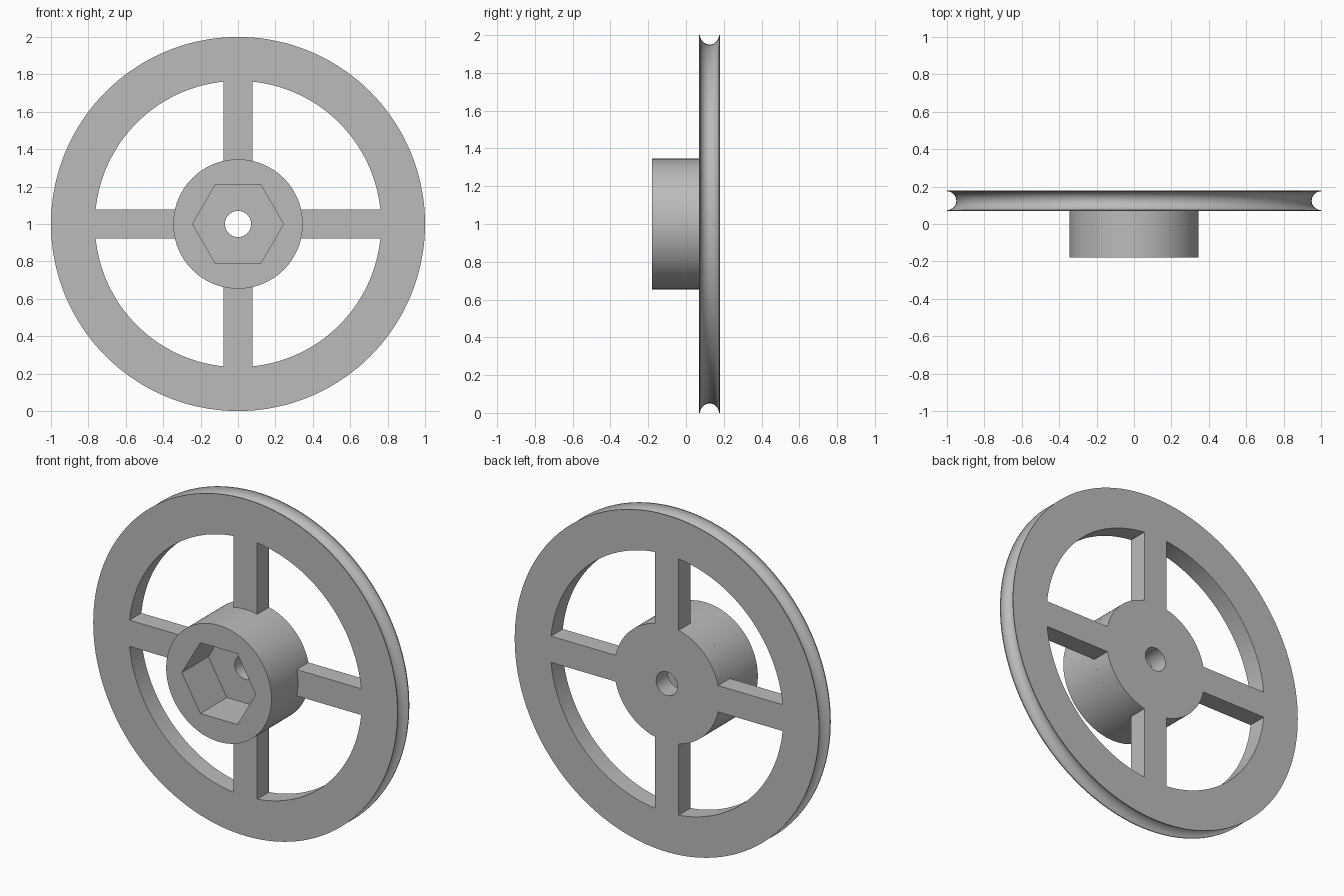
import bpy, bmesh
from math import cos, sin, pi, asin, sqrt

if "Cube" in bpy.data.objects:
    bpy.data.objects.remove(bpy.data.objects["Cube"], do_unlink=True)

FRONT, PLATE, BACK = -0.18, 0.069, 0.18   # hub front, wheel front, wheel back
HUB_R, BORE_R, RIM_IN = 0.346, 0.07, 0.765
SPOKE = 0.078                             # half width of a spoke
GROOVE = 0.05
SEG = 144

grey = bpy.data.materials.new("plain grey")
grey.use_nodes = True
COLOUR = (0.5, 0.5, 0.5, 1)
grey.diffuse_color = COLOUR
grey.node_tree.nodes["Principled BSDF"].inputs["Base Color"].default_value = COLOUR


def finish(name, bm):
    bmesh.ops.recalc_face_normals(bm, faces=bm.faces[:])
    mesh = bpy.data.meshes.new(name)
    bm.to_mesh(mesh)
    bm.free()
    mesh.materials.append(grey)
    ob = bpy.data.objects.new(name, mesh)
    bpy.context.collection.objects.link(ob)
    return ob


def lathe(name, profile):
    """Turn a closed (radius, y) section around the axle."""
    bm = bmesh.new()
    rings = []
    for i in range(SEG):
        a = 2 * pi * i / SEG
        rings.append([bm.verts.new((r * cos(a), y, 1 + r * sin(a))) for r, y in profile])
    n = len(profile)
    for i in range(SEG):
        p, q = rings[i], rings[(i + 1) % SEG]
        for j in range(n):
            k = (j + 1) % n
            bm.faces.new((p[j], p[k], q[k], q[j]))
    return finish(name, bm)


def prism(bm, outline, y0, y1):
    """Extrude an (x, z) outline, measured from the axle, along y."""
    face = bm.faces.new([bm.verts.new((x, y0, 1 + z)) for x, z in outline])
    new = bmesh.ops.extrude_face_region(bm, geom=[face])["geom"]
    moved = [v for v in new if isinstance(v, bmesh.types.BMVert)]
    bmesh.ops.translate(bm, verts=moved, vec=(0, y1 - y0, 0))


def cut(ob, cutter):
    cutter.hide_render = True
    mod = ob.modifiers.new("cut", "BOOLEAN")
    mod.operation, mod.solver, mod.object = "DIFFERENCE", "EXACT", cutter
    bpy.context.view_layer.objects.active = ob
    bpy.ops.object.modifier_apply(modifier=mod.name)
    bpy.data.objects.remove(cutter, do_unlink=True)


def smooth(ob):
    bpy.ops.object.select_all(action="DESELECT")
    ob.select_set(True)
    bpy.context.view_layer.objects.active = ob
    bpy.ops.object.shade_smooth_by_angle(angle=pi / 6)


# grooved wheel with a central bore
mid = (PLATE + BACK) / 2
groove = [(1 - GROOVE * sin(pi * i / 20), mid - GROOVE * cos(pi * i / 20)) for i in range(21)]
wheel = lathe("grooved_wheel", [(BORE_R, PLATE), (1, PLATE)] + groove + [(1, BACK), (BORE_R, BACK)])

# four windows between the spokes
bm = bmesh.new()


def arc(r, steps):
    start = asin(SPOKE / r)
    span = pi / 2 - 2 * start
    return [(r * cos(start + span * i / steps), r * sin(start + span * i / steps))
            for i in range(steps + 1)]


window = arc(RIM_IN, 36) + arc(HUB_R, 24)[::-1]
for q in range(4):
    c, s = round(cos(q * pi / 2)), round(sin(q * pi / 2))
    prism(bm, [(x * c - z * s, x * s + z * c) for x, z in window], PLATE - 0.1, BACK + 0.1)
cut(wheel, finish("window_cutter", bm))
smooth(wheel)

# hub collar with a hexagonal socket reaching the wheel
bm = bmesh.new()
prism(bm, [(HUB_R * cos(2 * pi * i / SEG), HUB_R * sin(2 * pi * i / SEG)) for i in range(SEG)],
      FRONT, PLATE)
collar = finish("hub_collar", bm)
bm = bmesh.new()
HEX_R = 0.243
prism(bm, [(HEX_R * cos(i * pi / 3), HEX_R * sin(i * pi / 3)) for i in range(6)],
      FRONT - 0.1, PLATE + 0.1)
cut(collar, finish("socket_cutter", bm))
smooth(collar)
